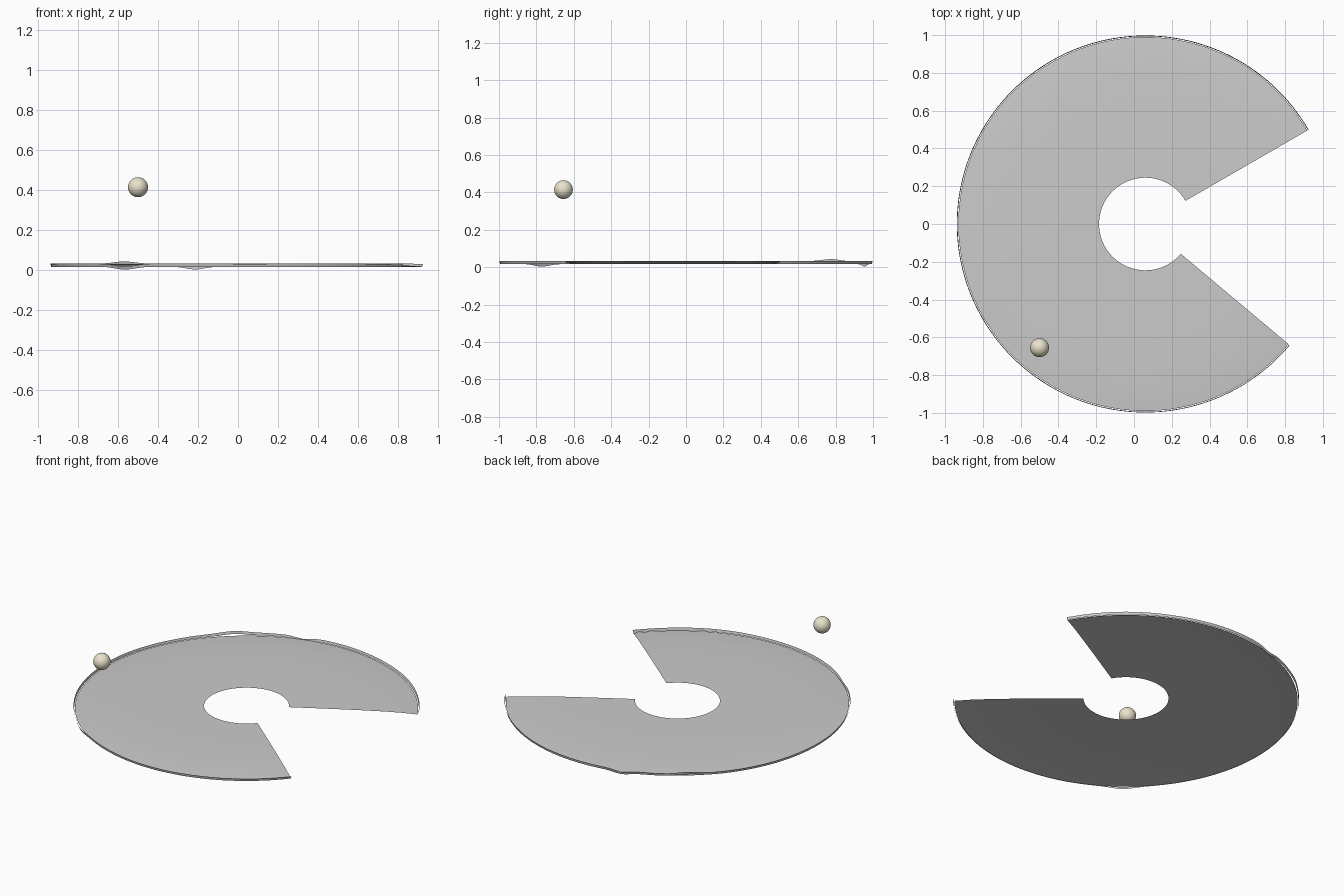
import bpy, bmesh, math

if "Cube" in bpy.data.objects:
    bpy.data.objects.remove(bpy.data.objects["Cube"])

CX = 0.06                       # disc centre in x
A0, A1, STEPS = 30, 320, 145    # arc left after the notch, degrees


def sweep(name, profile_at):
    """Open surface swept around the arc; profile_at(deg) gives (radius, z) points."""
    bm = bmesh.new()
    rows = []
    for i in range(STEPS + 1):
        deg = A0 + (A1 - A0) * i / STEPS
        a = math.radians(deg)
        rows.append([bm.verts.new((CX + r * math.cos(a), r * math.sin(a), z))
                     for r, z in profile_at(deg)])
    for p, q in zip(rows, rows[1:]):
        for j in range(len(p) - 1):
            bm.faces.new((p[j], p[j + 1], q[j + 1], q[j])).smooth = True
    me = bpy.data.meshes.new(name)
    bm.to_mesh(me)
    bm.free()
    ob = bpy.data.objects.new(name, me)
    bpy.context.collection.objects.link(ob)
    return ob


# Gently domed open disc
DOME = [(0.245, 0.033), (0.45, 0.0325), (0.65, 0.031), (0.8, 0.028),
        (0.9, 0.024), (0.99, 0.017)]
sweep("domed_disc", lambda deg: DOME)

# Thin wavy edge band with three local bumps: angle, width, height
BUMPS = [(129, 5, 0.010), (106, 3.5, -0.014), (231, 5, -0.014)]


def band_profile(deg):
    wave = sum(h * math.exp(-((deg - c) / w) ** 2) for c, w, h in BUMPS)
    ripple = 0.001 * math.sin(math.radians(deg * 9))
    return [(0.998, 0.033 + wave + ripple), (0.994, 0.017 + wave)]


sweep("edge_band", band_profile)

# Small floating ball
bpy.ops.mesh.primitive_uv_sphere_add(segments=32, ring_count=16, radius=0.05,
                                     location=(-0.5, -0.655, 0.415))
ball = bpy.context.object
ball.name = "floating_ball"
bpy.ops.object.shade_smooth()
mat = bpy.data.materials.new("cream")
mat.diffuse_color = (0.82, 0.77, 0.6, 1)
mat.use_nodes = True
mat.node_tree.nodes["Principled BSDF"].inputs["Base Color"].default_value = mat.diffuse_color
ball.data.materials.append(mat)
